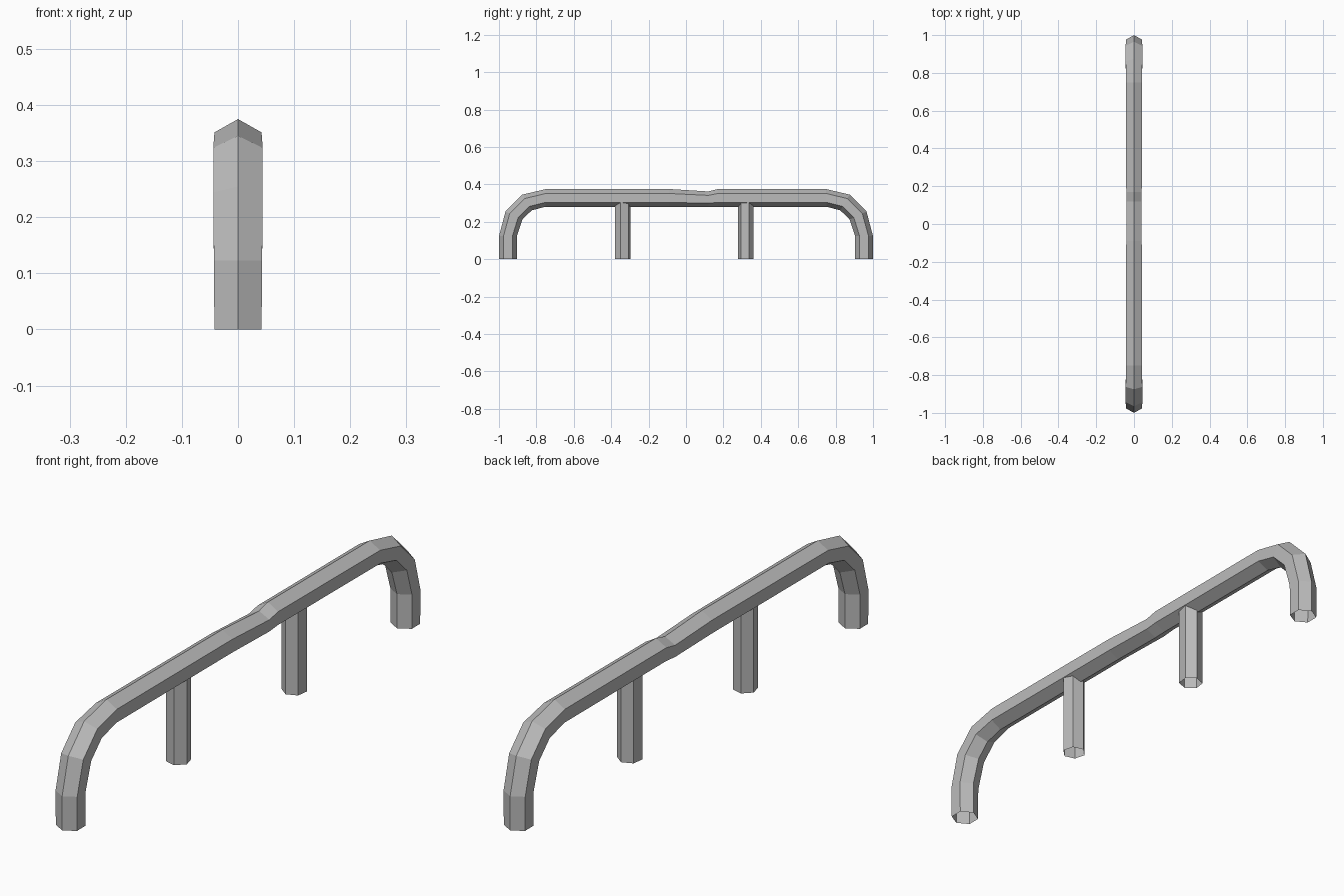
import bpy
import math
from mathutils import Vector

cube = bpy.data.objects.get("Cube")
if cube:
    bpy.data.objects.remove(cube, do_unlink=True)

# Single bare metal colour
GREY = (0.5, 0.5, 0.5, 1.0)
metal = bpy.data.materials.new("grey metal")
metal.use_nodes = True
metal.diffuse_color = GREY
metal.node_tree.nodes["Principled BSDF"].inputs["Base Color"].default_value = GREY


def open_tube(name, rings):
    """Join consecutive rings of points into an open, flat-shaded tube."""
    n = len(rings[0])
    verts = [p for ring in rings for p in ring]
    faces = []
    for r in range(len(rings) - 1):
        for i in range(n):
            j = (i + 1) % n
            faces.append((r * n + i, r * n + j, (r + 1) * n + j, (r + 1) * n + i))
    mesh = bpy.data.meshes.new(name)
    mesh.from_pydata(verts, [], faces)
    mesh.materials.append(metal)
    obj = bpy.data.objects.new(name, mesh)
    bpy.context.collection.objects.link(obj)
    return obj


def rail_ring(outer, inner, half_width):
    """Hexagon ring spanning an outer and an inner ridge point (y, z)."""
    a, b = Vector((0, *inner)), Vector((0, *outer))
    section = [(0, 1), (1, 0.75), (1, 0.25), (0, 0), (-1, 0.25), (-1, 0.75)]
    return [a.lerp(b, t) + Vector((s * half_width, 0, 0)) for s, t in section]


# Rail: bent leg, straight run with a shallow dent, mirrored bent leg
bend = [
    ((-1.0, 0.0), (-0.904, 0.0), 0.042),
    ((-1.0, 0.123), (-0.904, 0.123), 0.043),
    ((-0.965, 0.255), (-0.875, 0.212), 0.044),
    ((-0.875, 0.345), (-0.825, 0.261), 0.044),
    ((-0.748, 0.375), (-0.752, 0.28), 0.042),
]
dent = [
    ((-0.09, 0.375), (-0.09, 0.28), 0.041),
    ((0.12, 0.362), (0.12, 0.278), 0.041),
    ((0.17, 0.375), (0.17, 0.28), 0.041),
]
far_bend = [((-o[0], o[1]), (-i[0], i[1]), w) for o, i, w in reversed(bend)]
open_tube("bent_rail", [rail_ring(*s) for s in bend + dent + far_bend])


# Hexagonal support posts, each turned slightly
def post(name, y, turn):
    angles = [math.radians(turn - 60 * i) for i in range(6)]
    rings = [[(0.042 * math.sin(a), y + 0.042 * math.cos(a), z) for a in angles]
             for z in (0.0, 0.303)]
    open_tube(name, rings)


post("front_post", -0.338, -15)
post("back_post", 0.32, 8)
